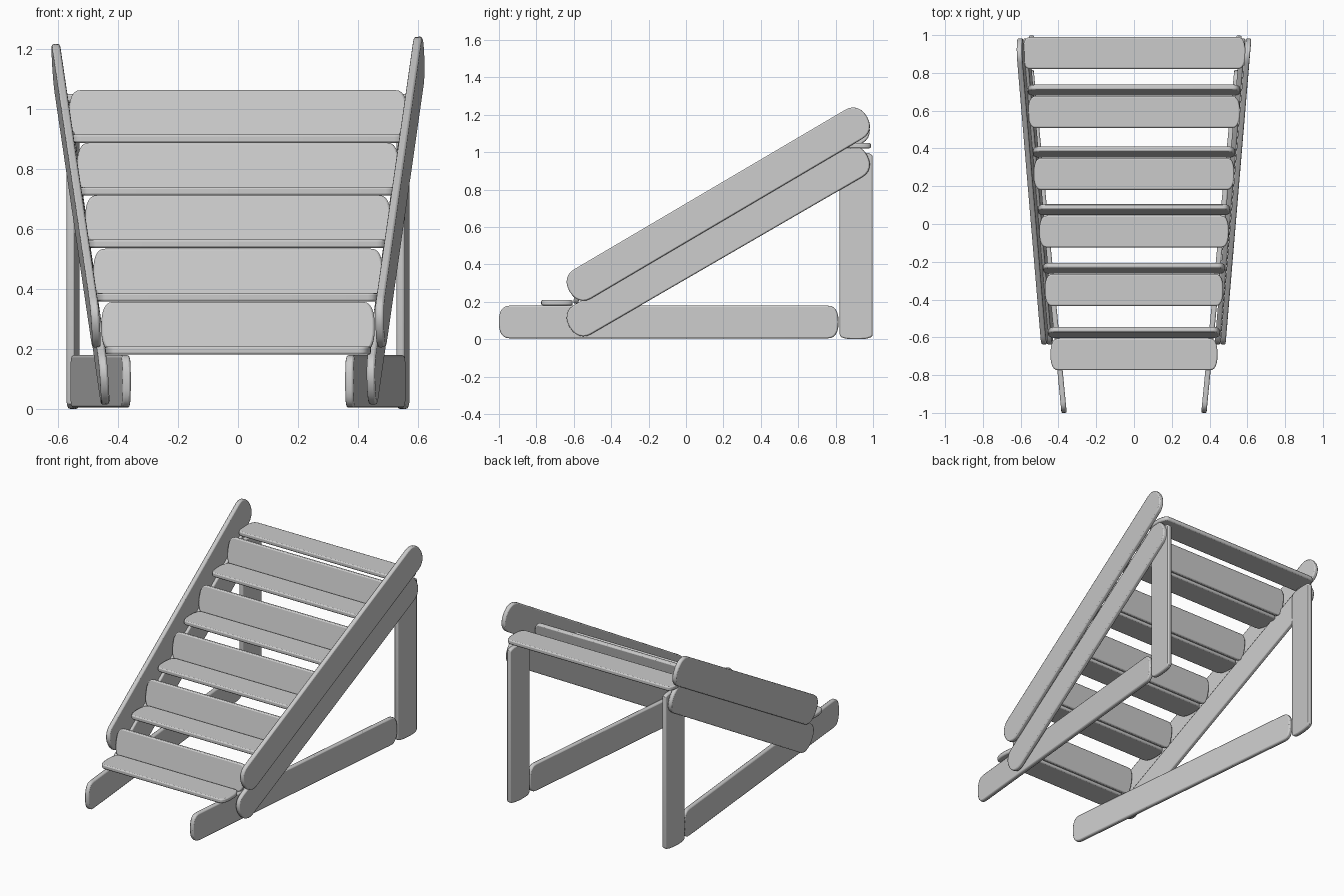
import bpy, bmesh, math
from mathutils import Vector, Matrix

cube = bpy.data.objects.get("Cube")
if cube:
    bpy.data.objects.remove(cube, do_unlink=True)

grey = bpy.data.materials.new("plain_grey")
grey.use_nodes = True
tone = (0.6, 0.6, 0.6, 1)
grey.diffuse_color = tone
grey.node_tree.nodes["Principled BSDF"].inputs["Base Color"].default_value = tone

THICK = 0.028
STEPS = 12


def plank(name, tip_a, tip_b, width, facing, end_depth, power=2.5):
    """Rounded-end board between two tips, its broad face turned to facing."""
    a, b = Vector(tip_a), Vector(tip_b)
    along = (b - a).normalized()
    across = Vector(facing).cross(along).normalized()
    normal = along.cross(across)
    half = (b - a).length / 2 - end_depth

    bm = bmesh.new()
    ring = []
    for side in (1, -1):
        for i in range(STEPS + 1):
            t = math.pi * (i / STEPS - 0.5)
            c, s = max(math.cos(t), 0), math.sin(t)
            u = half + end_depth * c ** (2 / power)
            v = math.copysign(abs(s) ** (2 / power), s) * width / 2
            ring.append(bm.verts.new((side * u, side * v, -THICK / 2)))
    face = bm.faces.new(ring)
    top = bmesh.ops.extrude_face_region(bm, geom=[face])
    moved = [g for g in top["geom"] if isinstance(g, bmesh.types.BMVert)]
    bmesh.ops.translate(bm, verts=moved, vec=(0, 0, THICK))
    bmesh.ops.recalc_face_normals(bm, faces=bm.faces)

    mesh = bpy.data.meshes.new(name)
    bm.to_mesh(mesh)
    bm.free()
    mesh.materials.append(grey)
    obj = bpy.data.objects.new(name, mesh)
    bpy.context.collection.objects.link(obj)
    frame = Matrix((along, across, normal)).transposed().to_4x4()
    obj.matrix_world = Matrix.Translation((a + b) / 2) @ frame

    # Softened board edges
    bevel = obj.modifiers.new("edge_bevel", 'BEVEL')
    bevel.width = 0.007
    bevel.segments = 2
    bevel.limit_method = 'ANGLE'
    bevel.angle_limit = math.radians(50)
    bpy.ops.object.select_all(action='DESELECT')
    obj.select_set(True)
    bpy.context.view_layer.objects.active = obj
    bpy.ops.object.shade_smooth_by_angle(angle=math.radians(30))
    return obj


# Side frames: base rail, post, and two sloping rails that splay to the back
for label, s in (("left", 1), ("right", -1)):
    out = (s, -0.09 * s, 0)
    drop = 0 if s > 0 else 0.025
    plank(label + "_base_rail", (s * 0.37, -1, 0.092), (s * 0.545, 0.815, 0.092),
          0.175, out, 0.06)
    plank(label + "_back_post", (s * 0.549, 0.91, 0), (s * 0.549, 0.91, 1.0),
          0.176, out, 0.025)
    plank(label + "_lower_rail", (s * 0.443, -0.622, 0.065), (s * 0.575, 0.967, 0.985),
          0.18, out, 0.08, 2.2)
    plank(label + "_upper_rail", (s * 0.472, -0.622, 0.255),
          (s * 0.606, 0.967, 1.19 - drop), 0.18, out, 0.08, 2.2)

# Treads climbing to the back, each followed by a riser that leans back
TREAD_Y = (-0.69, -0.35, -0.04, 0.265, 0.593, 0.905)
TREAD_Z = (0.195, 0.372, 0.55, 0.725, 0.9, 1.035)
for i, (y, z) in enumerate(zip(TREAD_Y, TREAD_Z)):
    h = 0.442 + 0.0295 * i
    plank(f"tread_{i + 1}", (-h, y, z), (h, y, z), 0.168, (0, 0, 1), 0.04)
    if i < len(TREAD_Y) - 1:
        h = 0.455 + 0.027 * i
        ry, rz = y + 0.116, z + 0.078
        plank(f"riser_{i + 1}", (-h, ry, rz), (h, ry, rz), 0.168, (0, -1, 0.2), 0.04)
